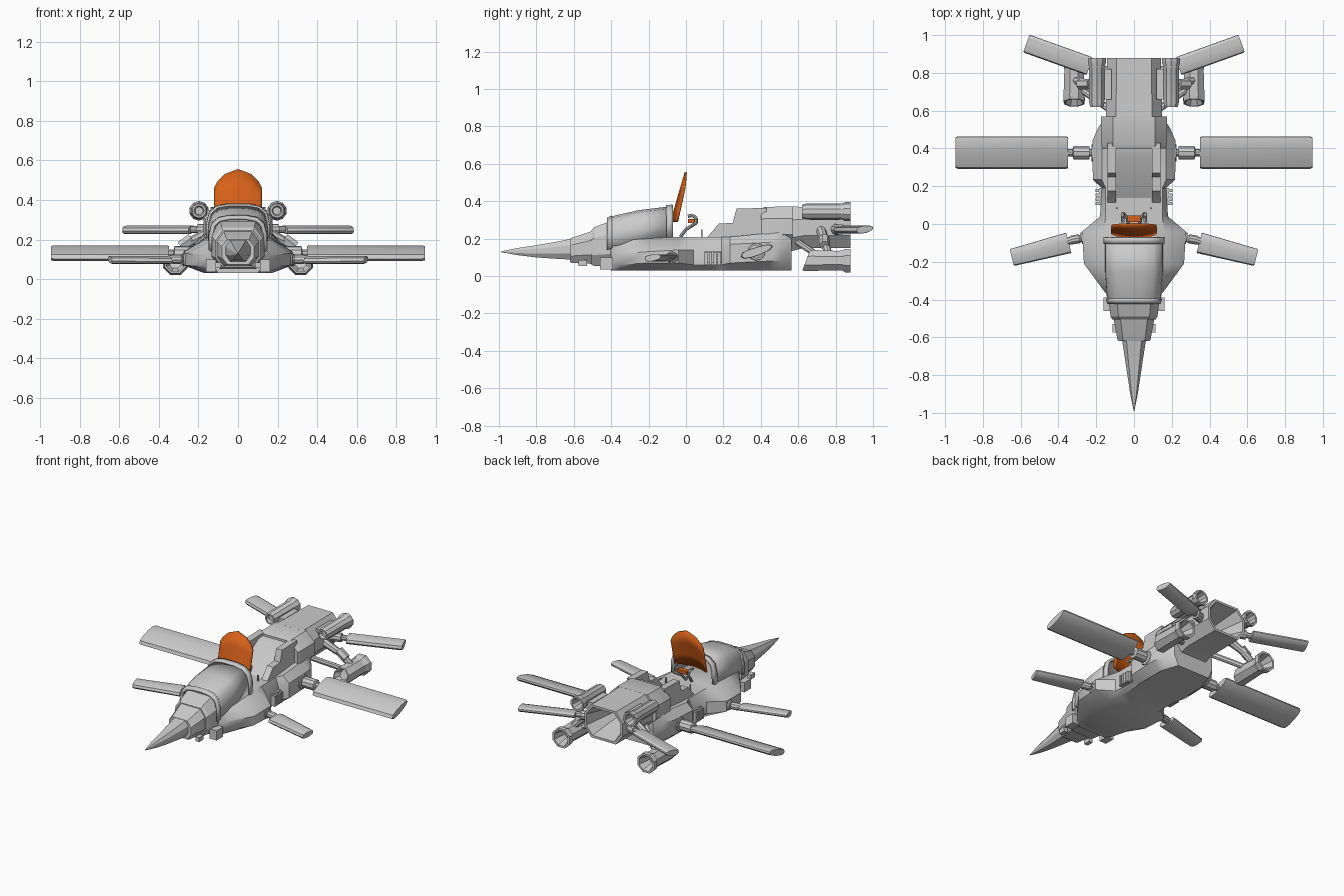
import bpy, bmesh, math
from mathutils import Vector

if "Cube" in bpy.data.objects:
    bpy.data.objects.remove(bpy.data.objects["Cube"])


def mk(name, rings, mirror=False, closed=True, cap=True, angle=28, thick=0, color=None):
    """Skin a list of point rings into one object."""
    bm = bmesh.new()
    rows = [[bm.verts.new(p) for p in r] for r in rings]
    n = len(rows[0])
    for a, b in zip(rows, rows[1:]):
        for i in range(n if closed else n - 1):
            j = (i + 1) % n
            bm.faces.new((a[i], a[j], b[j], b[i]))
    if cap and closed:
        bm.faces.new(rows[0])
        bm.faces.new(rows[-1])
    bmesh.ops.recalc_face_normals(bm, faces=bm.faces)
    me = bpy.data.meshes.new(name)
    bm.to_mesh(me)
    bm.free()
    ob = bpy.data.objects.new(name, me)
    bpy.context.collection.objects.link(ob)
    if thick:
        m = ob.modifiers.new("thickness", 'SOLIDIFY')
        m.thickness, m.offset = thick, 0
    if mirror:
        m = ob.modifiers.new("mirror", 'MIRROR')
        m.use_mirror_merge = False
    if color:
        me.materials.append(color)
    bpy.ops.object.select_all(action='DESELECT')
    ob.select_set(True)
    bpy.context.view_layer.objects.active = ob
    bpy.ops.object.shade_smooth_by_angle(angle=math.radians(angle))
    return ob


def octo(y, w, zb, zt, c=0.35):
    """Chamfered rectangular section across the body."""
    h = (zt - zb) * c
    k = w * c * 1.2
    return [(w, y, zb + h), (w, y, zt - h), (w - k, y, zt), (k - w, y, zt),
            (-w, y, zt - h), (-w, y, zb + h), (k - w, y, zb), (w - k, y, zb)]


def spin(name, cx, cz, prof, n=8, slant=0, mirror=True):
    """Turned part along y; profile is (y, r); slant shears the front rings."""
    rings = []
    for i, (y, r) in enumerate(prof):
        ring = []
        for k in range(n):
            a = 2 * math.pi * (k + .5) / n
            dz = r * math.sin(a)
            ring.append((cx + r * math.cos(a), y + (slant * dz if y < .75 else 0), cz + dz))
        rings.append(ring)
    return mk(name, rings, mirror)


def rod(name, path, n=10, mirror=True, color=None):
    """Straight turned part; path is (point, radius)."""
    d = (Vector(path[-1][0]) - Vector(path[0][0])).normalized()
    u = d.orthogonal().normalized()
    v = d.cross(u)
    return mk(name, [[Vector(p) + r * (math.cos(2 * math.pi * k / n) * u + math.sin(2 * math.pi * k / n) * v)
                      for k in range(n)] for p, r in path], mirror, color=color)


def prism(name, prof, x0, x1, mirror=False, color=None):
    return mk(name, [[(x, y, z) for y, z in prof] for x in (x0, x1)], mirror, color=color)


def box(name, x0, x1, y0, y1, z0, z1, mirror=True, color=None):
    return prism(name, [(y0, z0), (y1, z0), (y1, z1), (y0, z1)], x0, x1, mirror, color)


def wing(name, root, tip, c0, c1, thick, pitch):
    """Airfoil blade from root to tip with the leading edge towards -y."""
    foil = [(-.5, 0), (-.42, .4), (-.2, .5), (.1, .48), (.38, .36), (.5, .12),
            (.5, -.12), (.38, -.36), (.1, -.5), (-.2, -.5), (-.42, -.35)]
    root, tip = Vector(root), Vector(tip)
    s = (tip - root).normalized()
    f = Vector((-s.y, s.x, 0)).normalized()
    p = math.radians(pitch)
    ch = f * math.cos(p) + Vector((0, 0, math.sin(p)))
    up = Vector((0, 0, math.cos(p))) - f * math.sin(p)
    rings = [[root.lerp(tip, t) + ch * u * (c0 + (c1 - c0) * t) * k + up * v * thick * k for u, v in foil]
             for t, k in ((0, .96), (.02, 1), (.98, 1), (1, .93))]
    return mk(name, rings, True)


orange = bpy.data.materials.new("orange")
orange.diffuse_color = (0.68, 0.12, 0.01, 1)
orange.use_nodes = True
orange.node_tree.nodes["Principled BSDF"].inputs["Base Color"].default_value = orange.diffuse_color

# nose spike and stepped neck
mk("nose_spike", [octo(y, w, zb, zt, .3) for y, w, zb, zt in (
    (-.99, .002, .128, .132), (-.9, .02, .112, .15), (-.8, .035, .1, .165),
    (-.7, .05, .093, .182), (-.61, .064, .088, .2))])
mk("nose_collar", [octo(y, w, zb, zt, .28) for y, w, zb, zt in (
    (-.62, .082, .075, .2), (-.61, .088, .07, .205), (-.49, .11, .065, .245))])
mk("neck_collar", [octo(y, w, zb, zt, .28) for y, w, zb, zt in (
    (-.505, .115, .06, .245), (-.49, .124, .055, .262), (-.4, .135, .05, .295))])
box("neck_block", .11, .162, -.46, -.39, .035, .1)
box("nose_block", .085, .113, -.575, -.53, .055, .085)

# lower hull with bulging shoulders
hull = [(-.40, .10, .03, .12, .06, .11, .10, .17), (-.36, .13, .03, .155, .06, .12, .14, .19),
        (-.21, .17, .03, .265, .07, .13, .16, .20), (-.04, .17, .03, .275, .07, .14, .16, .21),
        (.04, .15, .03, .18, .06, .14, .15, .21), (.19, .15, .03, .17, .06, .14, .15, .21),
        (.235, .16, .03, .218, .07, .17, .17, .21), (.44, .16, .03, .22, .08, .18, .17, .23),
        (.51, .14, .03, .19, .08, .19, .16, .25), (.565, .12, .03, .15, .1, .2, .14, .26)]
mk("lower_hull", [[(wb, y, zb), (w, y, z1), (w, y, z2), (wt, y, zt), (-wt, y, zt),
                   (-w, y, z2), (-w, y, z1), (-wb, y, zb)] for y, wb, zb, w, z1, z2, wt, zt in hull], angle=35)


# open-backed cockpit hood with a raised rim
def arch(y, w, z0, z1):
    h = z1 - z0
    half = [(w, z0), (w * .99, z0 + h * .45), (w * .9, z0 + h * .78), (w * .68, z0 + h * .94), (w * .3, z1)]
    return [(x, y, z) for x, z in half] + [(-x, y, z) for x, z in half[::-1]]


mk("cockpit_hood", [arch(-.41, .128, .15, .305), arch(-.39, .138, .16, .315), arch(-.25, .147, .18, .347),
                    arch(-.09, .147, .2, .366)], closed=False, thick=.012, angle=40)
mk("hood_rim", [arch(-.105, .153, .2, .37), arch(-.07, .153, .21, .374)], closed=False, thick=.018, angle=40)
mk("hood_front_rim", [arch(-.42, .135, .14, .305), arch(-.395, .143, .15, .318)], closed=False, thick=.014, angle=40)
mk("hood_bulkhead", [octo(-.41, .125, .12, .30), octo(-.39, .125, .12, .30)])

# tilted orange windshield
cols = [(-.12, .46), (-.105, .49), (-.065, .53), (0, .555), (.065, .53), (.105, .49), (.12, .46)]
mk("windshield", [[(x, -.078 + (zt - .29) * t * .29 + .03 * (x / .12) ** 2 * (1 - .4 * t), .29 + (zt - .29) * t)
                   for x, zt in cols] for t in (0, .33, .66, 1)], closed=False, thick=.012, color=orange, angle=35)

# seat, side walls and steering bars
prism("seat", [(.09, .19), (.16, .22), (.35, .34), (.43, .35), (.43, .18)], -.1, .1)
prism("seat_wall", [(.08, .18), (.12, .215), (.175, .28), (.25, .285), (.27, .36), (.43, .365), (.43, .18)],
      .095, .14, True)
bar = [(.02, -.03, .21), (.03, 0, .25), (.035, .03, .268), (.055, .055, .285), (.06, .055, .31),
       (.06, .035, .325), (.06, .01, .32)]
for i, (a, b) in enumerate(zip(bar, bar[1:])):
    rod(f"steering_bar_{i}", [(a, .009), (b, .009)], 8)
box("steering_hub", -.035, .035, .01, .045, .285, .305, False, orange)
for x in (.09,):
    box("cockpit_peg", x - .004, x + .004, .08, .088, .2, .25)

# rear body ending in a hollow main nozzle
mk("rear_shoulder", [octo(y, w, zb, zt, .3) for y, w, zb, zt in (
    (.4, .165, .17, .36), (.42, .175, .16, .37), (.57, .175, .16, .372))])
mk("main_nozzle", [octo(y, w, zb, zt, .3) for y, w, zb, zt in (
    (.55, .15, .13, .372), (.63, .148, .15, .37), (.88, .143, .15, .37), (.88, .128, .165, .355), (.66, .07, .22, .3))])

# upper and lower side engines
spin("upper_engine", .197, .345, [(.64, .02), (.62, .026), (.62, .036), (.64, .042), (.835, .042), (.85, .05),
                                  (.88, .05), (.88, .038), (.8, .025)], 10)
box("upper_engine_mount", .12, .18, .66, .82, .3, .35)
spin("lower_engine", .317, .083, [(.68, .03), (.642, .05), (.642, .058), (.66, .061), (.81, .056), (.835, .058),
                                  (.85, .068), (.88, .068), (.88, .054), (.8, .03)], 8, .38)
rod("lower_engine_strut", [((.12, .72, .25), .028), ((.24, .74, .19), .022), ((.31, .76, .12), .022)], 8)
rod("lower_engine_brace", [((.12, .6, .18), .018), ((.29, .72, .1), .018)], 8)
rod("strut_sleeve", [((.235, .74, .205), .028), ((.29, .74, .165), .028)], 6)

# wings
wing("middle_wing", (.35, .377, .132), (.945, .377, .132), .18, .18, .045, 19)
wing("front_wing", (.345, -.1, .098), (.647, -.178, .098), .112, .092, .036, 9)
wing("tail_wing", (.235, .835, .25), (.57, .955, .25), .1, .1, .04, 9)

# wing hinges
rod("middle_hinge", [((.19, .377, .13), .06), ((.225, .377, .13), .045), ((.225, .377, .13), .02),
                     ((.235, .377, .13), .02), ((.235, .377, .13), .037), ((.32, .377, .13), .037),
                     ((.325, .377, .13), .02), ((.37, .377, .13), .02)])
rod("front_hinge", [((.24, -.075, .1), .045), ((.28, -.077, .1), .03), ((.28, -.077, .1), .015),
                    ((.29, -.078, .1), .024), ((.33, -.085, .1), .024), ((.37, -.1, .1), .014)])
rod("tail_hinge", [((.13, .8, .25), .03), ((.2, .823, .25), .03), ((.2, .823, .25), .018), ((.26, .843, .25), .018)])

# side vents between the shoulders
box("vent_base", .14, .185, .1, .19, .07, .135)
for i in range(4):
    y = .1 + i * .023
    box(f"vent_rib_{i}", .16, .205, y, y + .016, .06, .13)
